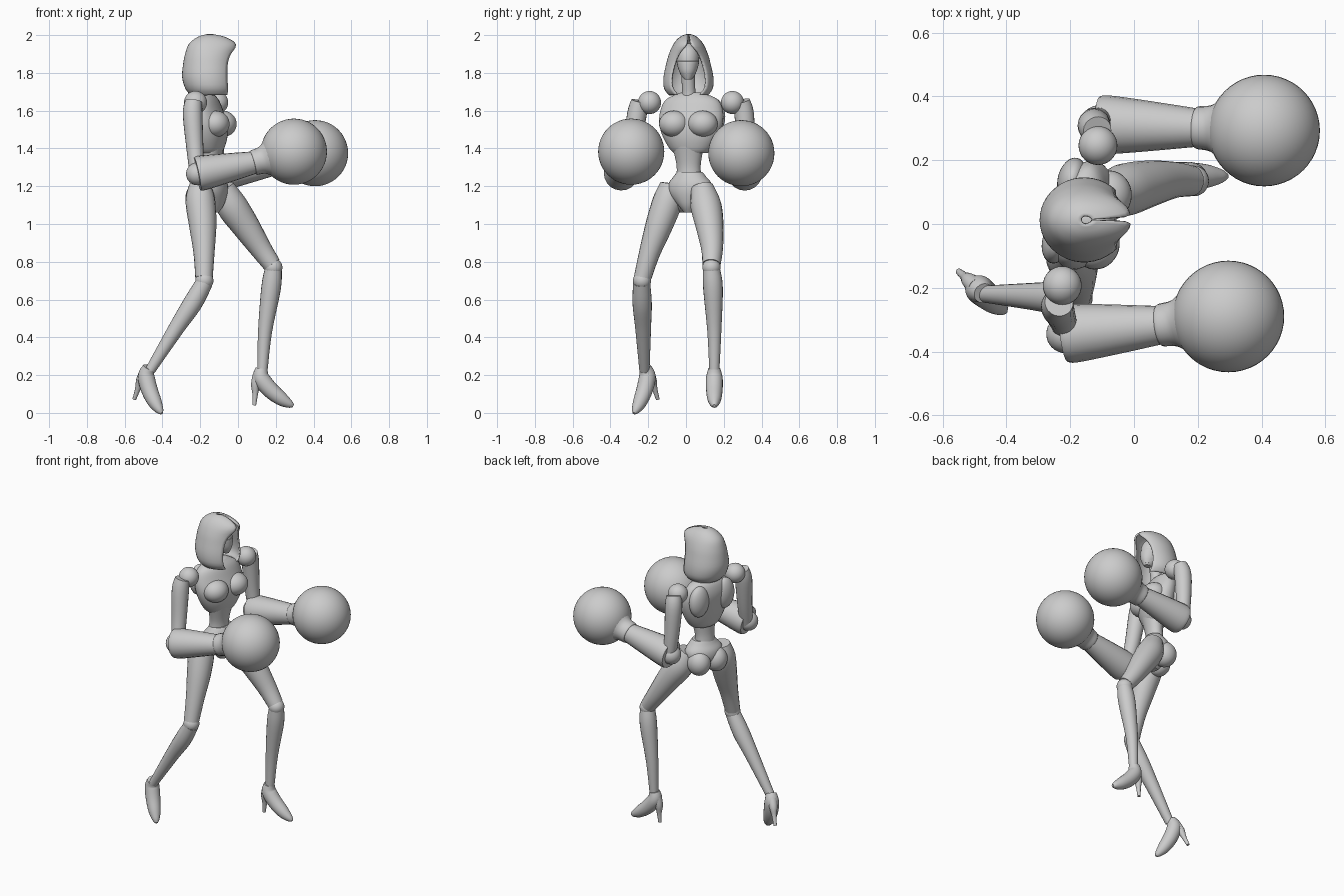
import bpy, bmesh
from math import sin, cos, pi, radians, asin
from mathutils import Vector, Matrix

cube = bpy.data.objects.get("Cube")
if cube:
    bpy.data.objects.remove(cube, do_unlink=True)

grey = bpy.data.materials.new("plain_grey")
grey.use_nodes = True
grey.diffuse_color = (0.6, 0.6, 0.6, 1)
grey.node_tree.nodes["Principled BSDF"].inputs["Base Color"].default_value = (0.6, 0.6, 0.6, 1)
parts = []


def finish(name, bm, matrix=None):
    bmesh.ops.recalc_face_normals(bm, faces=bm.faces[:])
    if matrix:
        bm.transform(matrix)
    mesh = bpy.data.meshes.new(name)
    bm.to_mesh(mesh)
    bm.free()
    mesh.materials.append(grey)
    obj = bpy.data.objects.new(name, mesh)
    bpy.context.collection.objects.link(obj)
    parts.append(obj)
    return obj


def resample(rows, steps=4):
    """Smooth a short list of key rows with a Catmull-Rom curve."""
    rows = [Vector(r) for r in rows]
    out = []
    for i in range(len(rows) - 1):
        a, b, c = rows[max(i - 1, 0)], rows[i], rows[i + 1]
        d = rows[min(i + 2, len(rows) - 1)]
        for k in range(steps):
            t = k / steps
            out.append(0.5 * (2 * b + (c - a) * t + (2 * a - 5 * b + 4 * c - d) * t ** 2
                              + (3 * b - a - 3 * c + d) * t ** 3))
    return out + [rows[-1]]


def skin(name, rings, closed=True, matrix=None):
    bm = bmesh.new()
    loops = [[bm.verts.new(p) for p in ring] for ring in rings]
    n = len(loops[0])
    for lo, hi in zip(loops, loops[1:]):
        for i in range(n if closed else n - 1):
            j = (i + 1) % n
            bm.faces.new((lo[i], lo[j], hi[j], hi[i]))
    if closed:
        bm.faces.new(loops[0])
        bm.faces.new(loops[-1])
    return finish(name, bm, matrix)


def tube(name, keys, matrix=None, sides=20):
    """Round limb through keys of x, y, z, radius."""
    rows = resample(keys)
    rings = []
    for i, row in enumerate(rows):
        tangent = (rows[min(i + 1, len(rows) - 1)] - rows[max(i - 1, 0)]).to_3d().normalized()
        u = Vector((0, 1, 0)).cross(tangent).normalized()
        v = tangent.cross(u)
        rings.append([row.to_3d() + row[3] * (u * cos(a) + v * sin(a))
                      for a in (2 * pi * k / sides for k in range(sides))])
    return skin(name, rings, True, matrix)


def stack(name, keys, matrix, sides=28):
    """Level ovals through keys of z, forward centre, depth, width."""
    rings = [[(c + d * cos(a), w * sin(a), z)
              for a in (2 * pi * k / sides for k in range(sides))]
             for z, c, d, w in resample(keys)]
    return skin(name, rings, True, matrix)


def ball(name, centre, size, matrix=Matrix(), segs=32):
    bm = bmesh.new()
    bmesh.ops.create_uvsphere(bm, u_segments=segs, v_segments=segs // 2, radius=1)
    size = (size,) * 3 if isinstance(size, float) else size
    return finish(name, bm, matrix @ Matrix.Translation(centre) @ Matrix.Diagonal((*size, 1)))


def frame(x, y, yaw):
    return Matrix.Translation((x, y, 0)) @ Matrix.Rotation(radians(yaw), 4, "Z")


# Chest, waist and pelvis
chest = frame(-0.17, 0.03, -14)
stack("chest", [(1.375, .02, .06, .09), (1.40, .02, .075, .115), (1.46, .02, .09, .15),
                (1.53, .015, .095, .172), (1.6, 0, .085, .17), (1.66, -.005, .065, .14),
                (1.695, -.005, .035, .06)], chest)
for side, s in (("left", 1), ("right", -1)):
    ball("bust_" + side, (.072, s * .078, 1.53), (.074, .08, .07), chest)
    ball("shoulder_blade_" + side, (-.05, s * .1, 1.57), (.045, .07, .1), chest)
stack("waist", [(1.2, 0, .06, .075), (1.26, 0, .052, .066), (1.32, .005, .05, .066),
                (1.41, .015, .06, .085)], frame(-.15, .015, -16))
pelvis = frame(-.14, .02, -22)
stack("pelvis", [(1.06, .01, .03, .025), (1.1, .005, .06, .06), (1.16, -.005, .085, .115),
                 (1.21, -.005, .085, .12), (1.25, 0, .068, .09), (1.275, 0, .055, .07)], pelvis)
for side, s in (("left", 1), ("right", -1)):
    ball("buttock_" + side, (-.045, s * .06, 1.14), (.075, .07, .08), pelvis)

# Neck, head and face mask
tube("neck", [(-.17, .015, 1.64, .05), (-.165, .015, 1.69, .036), (-.15, .01, 1.8, .036)])
head = frame(-.13, .01, 0)
stack("head", [(1.765, .03, .025, .018), (1.79, .015, .05, .038), (1.84, 0, .07, .056),
               (1.89, -.005, .073, .06), (1.93, -.01, .06, .05), (1.955, -.01, .025, .02)], head)
stack("face_mask", [(1.775, .03, .03, .026), (1.81, .015, .058, .047), (1.855, .008, .067, .059),
                    (1.862, .008, .064, .057)], head)

# Open-fronted hood: z, centre, back depth, front depth, width, opening width
hood_keys = [(2.0, 0, .012, .02, .012, .001), (1.985, 0, .06, .085, .045, .004),
             (1.95, -.005, .098, .145, .075, .012), (1.9, -.005, .117, .135, .098, .05),
             (1.85, -.005, .127, .13, .112, .072), (1.78, -.005, .133, .135, .127, .088),
             (1.72, 0, .122, .13, .125, .085), (1.685, .005, .1, .11, .1, .06)]
hood_rings = []
for z, c, back, front, w, gap in resample(hood_keys, 3):
    start = asin(min(max(gap / w, 0), 1))
    angles = [start + (2 * pi - 2 * start) * k / 32 for k in range(33)]
    hood_rings.append([(c + (front if cos(a) > 0 else back) * cos(a), w * sin(a), z) for a in angles])
hood = skin("hood", hood_rings, False, frame(-.153, .013, 1))
thick = hood.modifiers.new("thickness", "SOLIDIFY")
thick.thickness = 0.01
thick.offset = 0

# Arms with large round gloves
arms = {
    "right": dict(shoulder=(-.225, -.193, 1.643), glove=(.296, -.29, 1.383),
                  upper=[(-.235, -.245, 1.65, .045), (-.24, -.26, 1.58, .052),
                         (-.228, -.29, 1.4, .045), (-.215, -.325, 1.26, .04)],
                  elbow=(-.215, -.345, 1.265), wrist=(.085, -.317, 1.325)),
    "left": dict(shoulder=(-.113, .246, 1.643), glove=(.408, .293, 1.375),
                 upper=[(-.115, .293, 1.65, .045), (-.125, .308, 1.58, .052),
                        (-.12, .32, 1.4, .045), (-.105, .325, 1.26, .04)],
                 elbow=(-.11, .312, 1.265), wrist=(.2, .302, 1.32)),
}
for side, arm in arms.items():
    ball("shoulder_joint_" + side, arm["shoulder"], .061)
    tube("upper_arm_" + side, arm["upper"])
    ball("elbow_joint_" + side, arm["elbow"], .06)
    elbow, wrist, glove = (Vector(arm[k]) for k in ("elbow", "wrist", "glove"))
    tube("forearm_" + side, [(*elbow.lerp(wrist, t), r)
                             for t, r in ((0, .088), (.1, .092), (.5, .079), (1, .06))])
    tube("glove_cuff_" + side, [(*wrist.lerp(glove, t), r)
                                for t, r in ((-.03, .06), (0, .067), (.2, .073), (.38, .1), (.6, .14))])
    ball("glove_" + side, glove, .175, segs=48)

# Legs
legs = {
    "right": dict(thigh=[(-.2, -.08, 1.215, .055), (-.2, -.095, 1.13, .078), (-.187, -.14, 1.0, .073),
                         (-.18, -.192, .85, .056), (-.18, -.23, .715, .046)],
                  knee=(-.178, -.233, .7),
                  shin=[(-.178, -.235, .69, .045), (-.24, -.232, .58, .051),
                        (-.325, -.227, .45, .042), (-.465, -.22, .225, .027)],
                  ankle=(-.468, -.22, .245), yaw=-41, pitch=20),
    "left": dict(thigh=[(-.08, .085, 1.195, .06), (-.035, .105, 1.1, .082), (.04, .125, .99, .074),
                        (.12, .138, .87, .058), (.18, .135, .785, .048)],
                 knee=(.187, .135, .77),
                 shin=[(.187, .135, .76, .045), (.175, .143, .66, .052),
                       (.143, .15, .43, .037), (.13, .15, .23, .027)],
                 ankle=(.128, .15, .24), yaw=0, pitch=0),
}
for side, leg in legs.items():
    tube("thigh_" + side, leg["thigh"])
    ball("knee_joint_" + side, leg["knee"], .048)
    tube("shin_" + side, leg["shin"])
    # High-heeled shoe, modelled from the ankle and then posed
    pose = (Matrix.Translation(leg["ankle"]) @ Matrix.Rotation(radians(leg["yaw"]), 4, "Z")
            @ Matrix.Rotation(radians(leg["pitch"]), 4, "Y"))
    tube("shoe_" + side, [(-.003, 0, -.005, .032), (-.005, 0, -.055, .044), (.04, 0, -.115, .044),
                          (.1, 0, -.165, .037), (.145, 0, -.193, .022), (.165, 0, -.203, .008)], pose)
    tube("shoe_heel_" + side, [(-.02, 0, -.04, .03), (-.034, 0, -.09, .025),
                               (-.037, 0, -.14, .015), (-.042, 0, -.2, .01)], pose, 12)

# Smooth shading with crisp edges
bpy.ops.object.select_all(action="DESELECT")
for obj in parts:
    obj.select_set(True)
bpy.context.view_layer.objects.active = parts[0]
bpy.ops.object.shade_smooth_by_angle(angle=radians(40))
